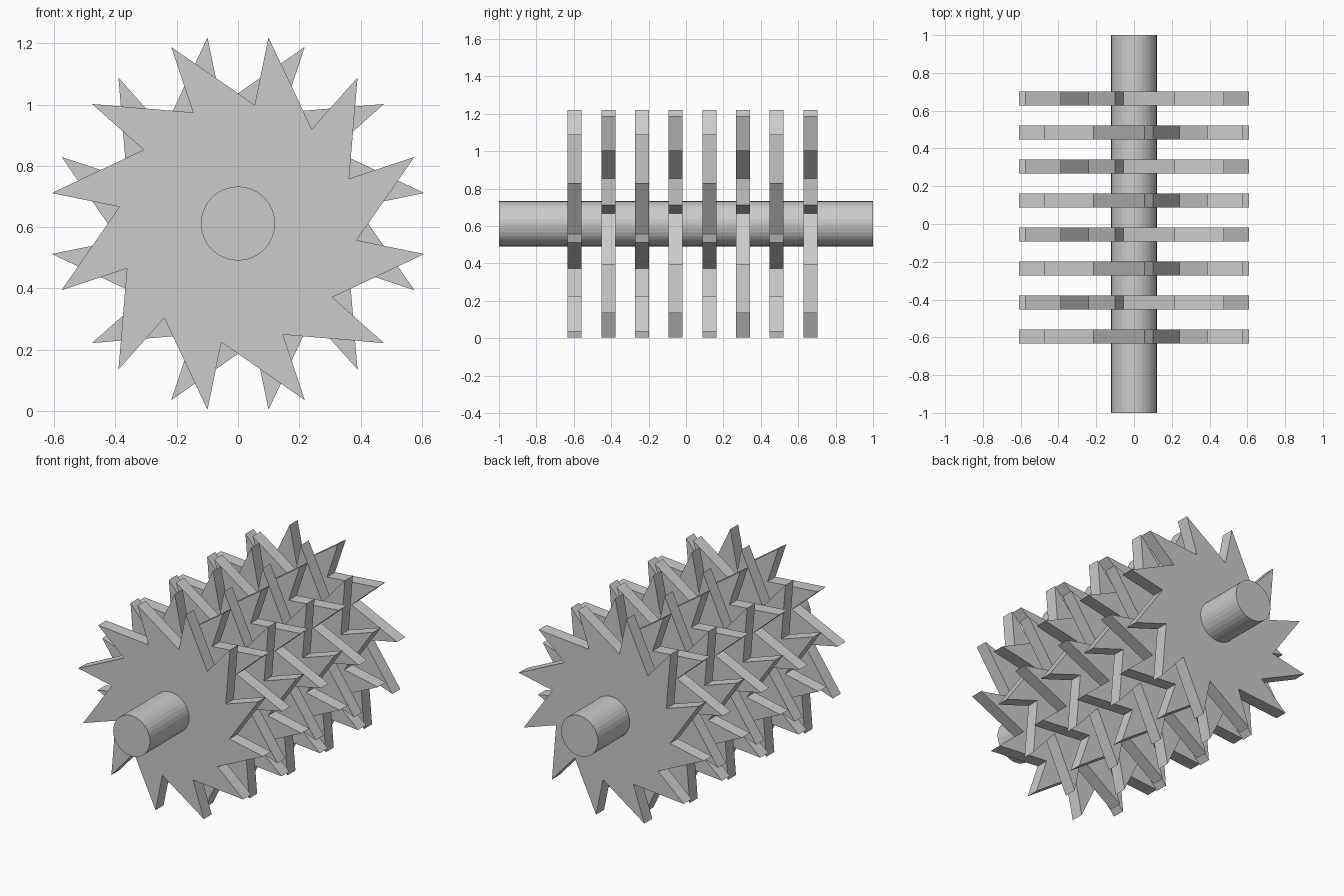
import bpy, bmesh
from math import sin, cos, radians

if "Cube" in bpy.data.objects:
    bpy.data.objects.remove(bpy.data.objects["Cube"])

AXIS_Z = 0.612
TEETH = 12
R_TIP, R_ROOT = 0.616, 0.391
THICK = 0.075


def saw_disc(name, y, mirror):
    """Toothed disc with raked teeth, mirrored on every second one."""
    side = -1 if mirror else 1
    profile = []
    for i in range(TEETH):
        for angle, r in ((20.7, R_TIP), (22.0, R_ROOT)):
            a = radians(angle + i * 360 / TEETH)
            profile.append((side * r * cos(a), AXIS_Z + r * sin(a)))
    bm = bmesh.new()
    face = bm.faces.new([bm.verts.new((x, y - THICK / 2, z)) for x, z in profile])
    ext = bmesh.ops.extrude_face_region(bm, geom=[face], use_keep_orig=True)
    moved = [v for v in ext["geom"] if isinstance(v, bmesh.types.BMVert)]
    bmesh.ops.translate(bm, vec=(0, THICK, 0), verts=moved)
    bmesh.ops.recalc_face_normals(bm, faces=bm.faces)
    mesh = bpy.data.meshes.new(name)
    bm.to_mesh(mesh)
    bm.free()
    bpy.context.collection.objects.link(bpy.data.objects.new(name, mesh))


# Shaft along y
bpy.ops.mesh.primitive_cylinder_add(vertices=32, radius=0.121, depth=2,
                                    location=(0, 0, AXIS_Z),
                                    rotation=(radians(90), 0, 0))
bpy.context.object.name = "shaft"

# Eight cutting discs with alternating tooth direction
for i in range(8):
    saw_disc(f"toothed_disc_{i + 1}", -0.595 + 0.18 * i, i % 2 == 1)
